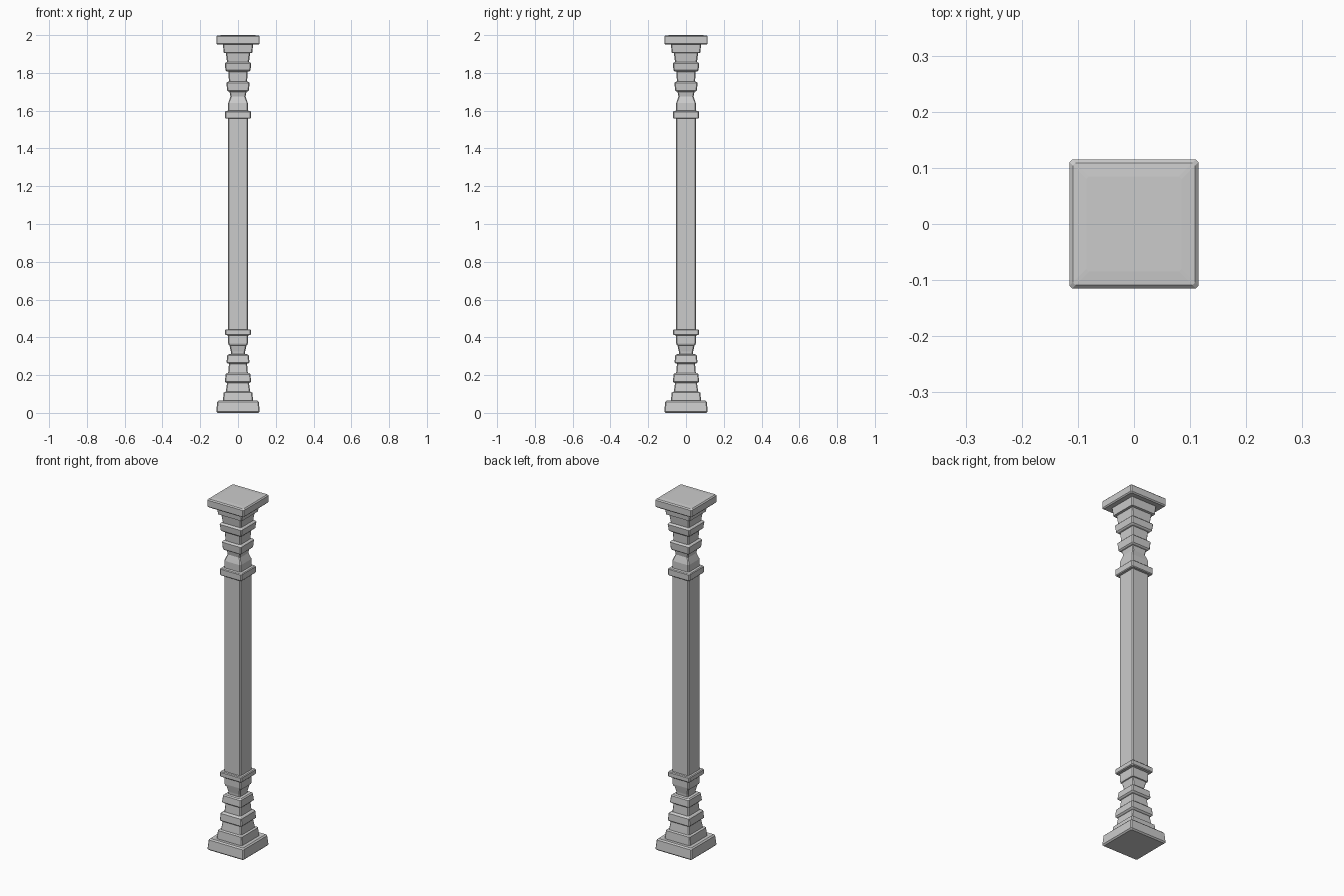
import bpy, bmesh


def square_loft(name, profile, chamfer=0.005):
    """Loft corner-chamfered square rings through (half_width, z) points."""
    bm = bmesh.new()
    rings = []
    for w, z in profile:
        c = w - chamfer
        pts = [(w, -c), (w, c), (c, w), (-c, w), (-w, c), (-w, -c), (-c, -w), (c, -w)]
        rings.append([bm.verts.new((x, y, z)) for x, y in pts])
    for a, b in zip(rings, rings[1:]):
        for i in range(8):
            j = (i + 1) % 8
            bm.faces.new((a[i], a[j], b[j], b[i]))
    bm.faces.new(rings[0][::-1])
    bm.faces.new(rings[-1])
    mesh = bpy.data.meshes.new(name)
    bm.to_mesh(mesh)
    bm.free()
    obj = bpy.data.objects.new(name, mesh)
    bpy.context.collection.objects.link(obj)
    return obj


def band(w, z0, z1, c=0.006, top=None):
    """Profile of a moulding with chamfered upper and lower edges."""
    t = w if top is None else top
    return [(w - c, z0), (w, z0 + c), (t, z1 - c), (t - c, z1)]


# Plinth and stepped base mouldings
base = (band(0.115, 0.0, 0.065, 0.007, 0.11)
        + [(0.08, 0.062), (0.076, 0.108), (0.065, 0.112), (0.058, 0.158)]
        + band(0.069, 0.16, 0.21, 0.006, 0.066)
        + [(0.052, 0.212), (0.048, 0.26)]
        + band(0.061, 0.262, 0.31, 0.006, 0.057)
        + [(0.037, 0.312), (0.038, 0.325), (0.045, 0.358)]
        + [(0.05, 0.36), (0.052, 0.37), (0.052, 0.41)]
        + band(0.068, 0.412, 0.442, 0.004))
square_loft("column_base", base)

# Plain shaft
square_loft("shaft", [(0.052, 0.44), (0.052, 1.56)])

# Stepped capital mouldings and top slab
capital = (band(0.068, 1.558, 1.598, 0.004)
           + [(0.052, 1.6), (0.052, 1.64), (0.047, 1.655), (0.04, 1.675), (0.045, 1.7)]
           + band(0.058, 1.702, 1.752, 0.005, 0.061)
           + [(0.048, 1.754), (0.051, 1.806)]
           + band(0.066, 1.808, 1.855, 0.006, 0.07)
           + [(0.058, 1.857), (0.064, 1.905)]
           + [(0.076, 1.907), (0.08, 1.952)]
           + band(0.115, 1.95, 1.998, 0.006)
           + [(0.085, 2.0)])
square_loft("capital", capital)
